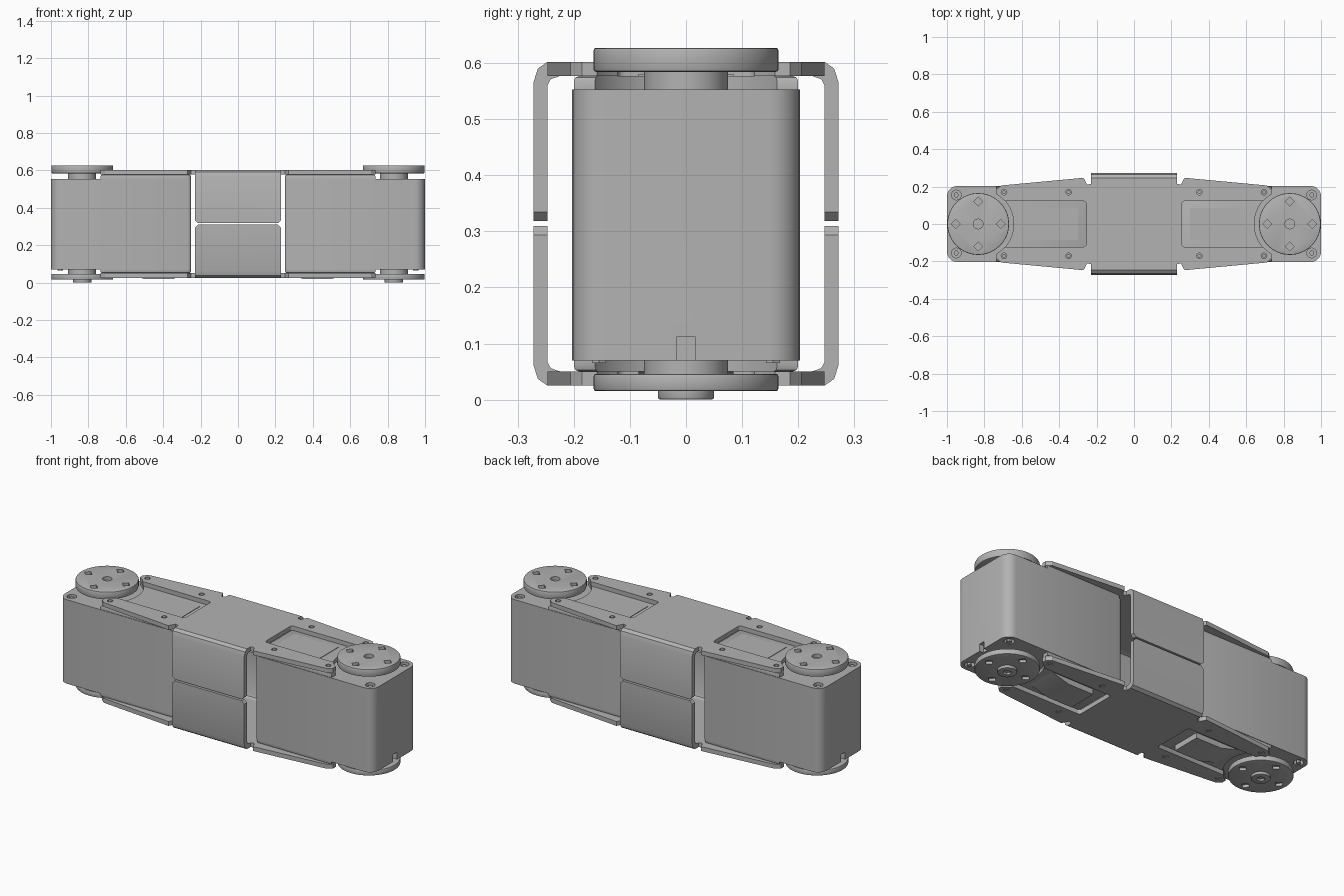
import bpy, bmesh, math
from mathutils import Matrix, Vector

old = bpy.data.objects.get("Cube")
if old:
    bpy.data.objects.remove(old, do_unlink=True)

grey = bpy.data.materials.new("mid_grey")
grey.use_nodes = True
grey.diffuse_color = (0.45, 0.45, 0.45, 1)
grey.node_tree.nodes["Principled BSDF"].inputs["Base Color"].default_value = (0.45, 0.45, 0.45, 1)

HORN_X = 0.833
MID_Z = 0.3135


def finish(name, bm):
    bmesh.ops.recalc_face_normals(bm, faces=bm.faces)
    mesh = bpy.data.meshes.new(name)
    bm.to_mesh(mesh)
    bm.free()
    obj = bpy.data.objects.new(name, mesh)
    bpy.context.collection.objects.link(obj)
    mesh.materials.append(grey)
    return obj


def prism(name, outline, low, high, axis="z"):
    """Extrude a 2D outline along z (xy outline), x (yz) or y (xz)."""
    place = {"z": lambda a, b, t: (a, b, t),
             "x": lambda a, b, t: (t, a, b),
             "y": lambda a, b, t: (a, t, b)}[axis]
    bm = bmesh.new()
    face = bm.faces.new([bm.verts.new(place(a, b, low)) for a, b in outline])
    new = bmesh.ops.extrude_face_region(bm, geom=[face])["geom"]
    move = Vector(place(0, 0, high - low))
    bmesh.ops.translate(bm, vec=move, verts=[v for v in new if isinstance(v, bmesh.types.BMVert)])
    return finish(name, bm)


def rect(x0, x1, y):
    return [(x0, -y), (x1, -y), (x1, y), (x0, y)]


def disc(name, x, y, r, low, high, sides=64):
    turn = [2 * math.pi * i / sides for i in range(sides)]
    return prism(name, [(x + r * math.cos(a), y + r * math.sin(a)) for a in turn], low, high)


def activate(obj):
    bpy.ops.object.select_all(action="DESELECT")
    bpy.context.view_layer.objects.active = obj
    obj.select_set(True)


def apply_mod(obj, mod):
    activate(obj)
    bpy.ops.object.modifier_apply(modifier=mod.name)


def cut(obj, cutters):
    for c in cutters:
        c.hide_render = True
        mod = obj.modifiers.new("cut", "BOOLEAN")
        mod.operation = "DIFFERENCE"
        mod.solver = "EXACT"
        mod.object = c
        apply_mod(obj, mod)
        bpy.data.objects.remove(c, do_unlink=True)


def bevel(obj, width, segments, test):
    """Bevel the edges whose midpoint and direction pass the test."""
    bm = bmesh.new()
    bm.from_mesh(obj.data)
    edges = [e for e in bm.edges
             if test((e.verts[0].co + e.verts[1].co) / 2,
                     (e.verts[1].co - e.verts[0].co).normalized())]
    bmesh.ops.bevel(bm, geom=edges, offset=width, segments=segments, profile=0.5, affect="EDGES")
    bm.to_mesh(obj.data)
    bm.free()


def smooth(obj):
    activate(obj)
    bpy.ops.object.shade_smooth_by_angle(angle=math.radians(32))


def turned(obj, side):
    """Place a part made for +x on the chosen side."""
    if side < 0:
        obj.data.transform(Matrix.Rotation(math.pi, 4, "Z"))
    smooth(obj)


def upright(d):
    return abs(d.z) > 0.9


for side, label in ((1, "left"), (-1, "right")):
    # Motor case with rounded outer corners, screw pockets and a cable notch
    case = prism(label + "_case", rect(0.25, 1.0, 0.203), 0.07, 0.553)
    bevel(case, 0.055, 6, lambda m, d: upright(d) and m.x > 0.9)
    bevel(case, 0.018, 3, lambda m, d: upright(d) and m.x < 0.3)
    pockets = [disc("pocket", 0.95, y, 0.026, z - 0.03, z + 0.03, 24)
               for y in (-0.155, 0.155) for z in (0.07, 0.553)]
    cut(case, pockets + [prism("notch", rect(0.975, 1.1, 0.017), 0.03, 0.112)])
    turned(case, side)
    for y in (-0.155, 0.155):
        for low in (0.055, 0.515):
            turned(disc(label + "_corner_screw", 0.95, y, 0.014, low + 0.01, low + 0.03, 6), side)

    # Raised lids, hollowed around the turning discs
    for name, low, high in (("_top_lid", 0.553, 0.577), ("_bottom_lid", 0.05, 0.07)):
        lid = prism(label + name, rect(0.252, 0.735, 0.2), low, high)
        bevel(lid, 0.018, 3, lambda m, d: upright(d) and m.x < 0.3)
        outer = high if "top" in name else low
        bevel(lid, 0.01, 2, lambda m, d: abs(m.z - outer) < 0.001)
        cut(lid, [disc("hollow", HORN_X, 0, 0.19, low - 0.1, high + 0.1)])
        turned(lid, side)

    # Recessed label panel on top, cable hatch with a ramp below
    turned(prism(label + "_label_panel", rect(0.30, 0.58, 0.085), 0.577, 0.58), side)
    hatch = [(0.34, 0.055), (0.34, 0.019), (0.5, 0.019), (0.63, 0.055)]
    turned(prism(label + "_cable_hatch", hatch, -0.085, 0.085, "y"), side)

    # Turning discs with four square holes and a central screw
    for name, low, high in (("_top_disc", 0.584, 0.627), ("_bottom_disc", 0.015, 0.046)):
        horn = disc(label + name, HORN_X, 0, 0.165, low, high)
        bevel(horn, 0.005, 2, lambda m, d: abs(d.z) < 0.1)
        mouth = high if "top" in name else low
        holes = [disc("hole", HORN_X + 0.12 * math.cos(a), 0.12 * math.sin(a), 0.024,
                      mouth - 0.015, mouth + 0.015, 4)
                 for a in (0, math.pi / 2, math.pi, 1.5 * math.pi)]
        if "top" in name:
            holes.append(disc("hole", HORN_X, 0, 0.026, mouth - 0.02, mouth + 0.02, 24))
        cut(horn, holes)
        turned(horn, side)
    turned(disc(label + "_top_hub", HORN_X, 0, 0.075, 0.55, 0.585), side)
    turned(disc(label + "_bottom_hub", HORN_X, 0, 0.075, 0.045, 0.072), side)
    cap = disc(label + "_bottom_screw_cap", HORN_X, 0, 0.05, 0, 0.016, 40)
    bevel(cap, 0.004, 2, lambda m, d: m.z < 0.001)
    cut(cap, [disc("socket", HORN_X, 0, 0.022, -0.01, 0.011, 6)])
    turned(cap, side)

# Bracket plates: one quarter of the outline, mirrored round
quarter = [(0.23, 0.226), (0.23, 0.215), (0.25, 0.21), (0.27, 0.247),
           (0.71, 0.206), (0.735, 0.185)]
right_half = quarter + [(x, -y) for x, y in reversed(quarter)]
outline = right_half + [(-x, -y) for x, y in right_half]
bend = [(0.224, 0.602), (0.247, 0.602), (0.264, 0.590), (0.272, 0.565), (0.272, 0.318),
        (0.247, 0.318), (0.247, 0.56), (0.241, 0.571), (0.224, 0.577)]

for name, flip in (("top", 1), ("bottom", -1)):
    z0, z1 = sorted(MID_Z + flip * h for h in (0.2635, 0.2885))
    plate = prism(name + "_bracket_plate", outline, z0, z1)
    cutters = []
    for s in (-1, 1):
        x0, x1 = sorted((s * 0.255, s * 0.8))
        window = prism("window", rect(x0, x1, 0.122), z0 - 0.1, z1 + 0.1)
        bevel(window, 0.015, 3, lambda m, d: upright(d))
        cutters += [window, disc("arc", s * HORN_X, 0, 0.187, z0 - 0.1, z1 + 0.1)]
        cutters += [disc("screw_hole", s * x, y, 0.015, z0 - 0.1, z1 + 0.1, 12)
                    for x in (0.35, 0.695) for y in (-0.17, 0.17)]
    cut(plate, cutters)
    smooth(plate)
    for s in (-1, 1):
        # Window lip and screws
        for x in (0.35, 0.695):
            for y in (-0.17, 0.17):
                disc(name + "_bracket_screw", s * x, y, 0.011, z0, z1, 6)
    # Side flanges folded over the middle
    for s, where in ((-1, "front"), (1, "back")):
        profile = [(s * y, MID_Z + flip * (z - MID_Z)) for y, z in bend]
        flange = prism(f"{name}_{where}_flange", profile, -0.23, 0.23, "x")
        bevel(flange, 0.016, 1, lambda m, d: abs(d.y) > 0.9
              and abs(m.z - MID_Z) < 0.01 and abs(m.x) > 0.2)
        smooth(flange)
